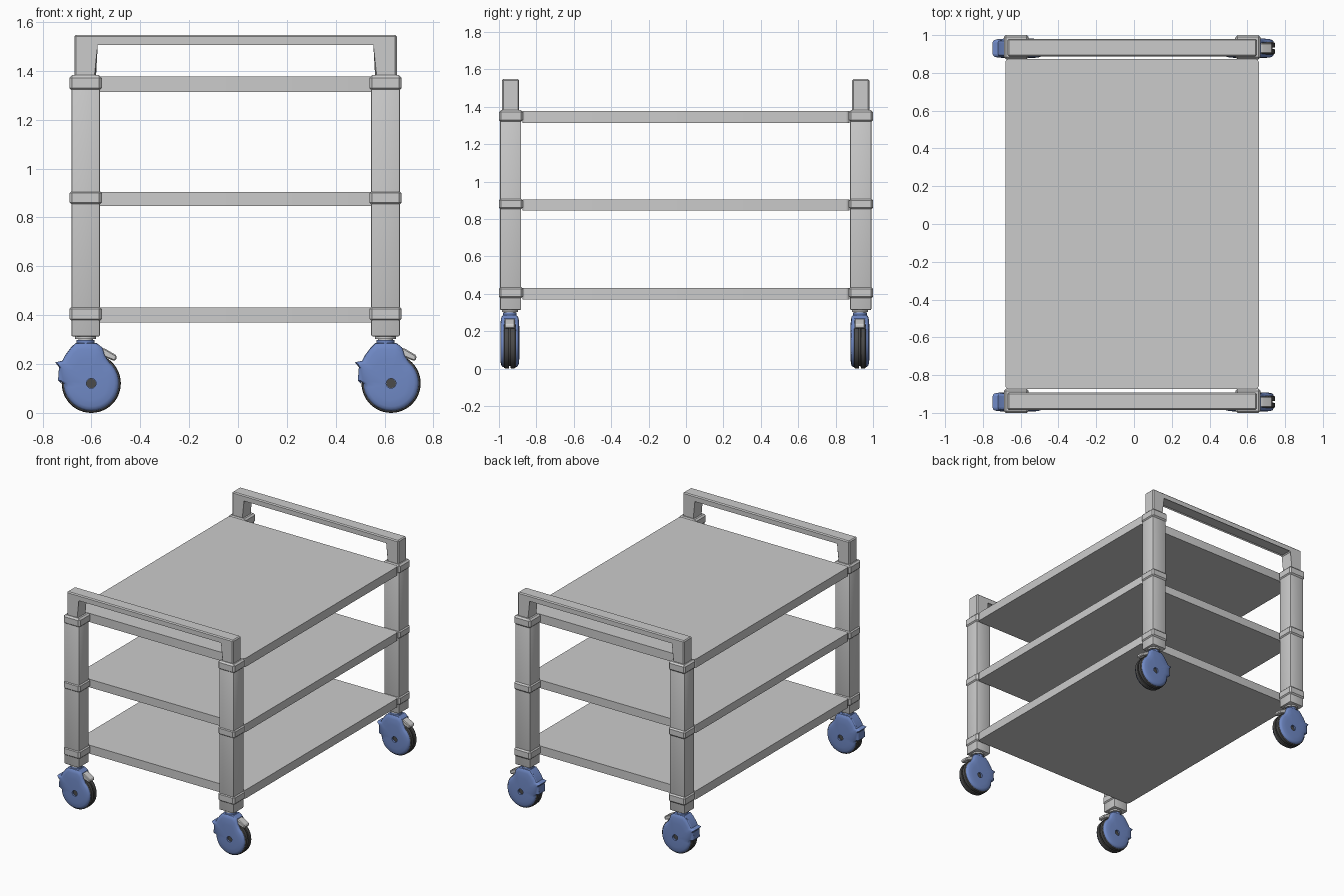
import bpy, bmesh
from math import sin, cos, atan2, radians, pi

if "Cube" in bpy.data.objects:
    bpy.data.objects.remove(bpy.data.objects["Cube"])

CX = -0.01                      # the frame sits slightly left of centre
PX, PY = 0.6135, 0.936          # post spacing from the frame centre


def material(name, rgb):
    m = bpy.data.materials.new(name)
    m.diffuse_color = (*rgb, 1)
    m.use_nodes = True
    m.node_tree.nodes["Principled BSDF"].inputs["Base Color"].default_value = m.diffuse_color
    return m


BLUE = material("blue_plastic", (0.16, 0.25, 0.56))
DARK = material("dark_rubber", (0.07, 0.07, 0.07))


def make_mesh(name, bm, mat=None):
    bmesh.ops.recalc_face_normals(bm, faces=bm.faces)
    me = bpy.data.meshes.new(name)
    bm.to_mesh(me)
    bm.free()
    me.shade_smooth()
    me.set_sharp_from_angle(angle=radians(32))
    if mat:
        me.materials.append(mat)
    return me


def place(name, me, loc=(0, 0, 0)):
    ob = bpy.data.objects.new(name, me)
    ob.location = loc
    bpy.context.collection.objects.link(ob)
    return ob


def loft(bm, rings, caps=True):
    """Skin a list of equally long closed point rings."""
    vs = [[bm.verts.new(p) for p in r] for r in rings]
    n = len(vs[0])
    for a, b in zip(vs, vs[1:]):
        for i in range(n):
            j = (i + 1) % n
            bm.faces.new((a[i], a[j], b[j], b[i]))
    if caps:
        bm.faces.new(vs[0][::-1])
        bm.faces.new(vs[-1])


def bevel_all(bm, width, segs=1, test=None):
    edges = [e for e in bm.edges if test is None or test(e)]
    bmesh.ops.bevel(bm, geom=edges, offset=width, segments=segs,
                    affect='EDGES', profile=0.5)


def box(name, sx, sy, z0, z1, bevel, segs=1, test=None):
    bm = bmesh.new()
    ring = [(-sx / 2, -sy / 2), (sx / 2, -sy / 2), (sx / 2, sy / 2), (-sx / 2, sy / 2)]
    loft(bm, [[(x, y, z) for x, y in ring] for z in (z0, z1)])
    bevel_all(bm, bevel, segs, test)
    return make_mesh(name, bm)


def plate(name, pts, half, bevel=0, mat=None):
    """Extrude an xz outline symmetrically along y."""
    bm = bmesh.new()
    loft(bm, [[(x, y, z) for x, z in pts] for y in (-half, half)])
    if bevel:
        bevel_all(bm, bevel)
    return make_mesh(name, bm, mat)


def circle_y(r, y, cx, cz, n=48):
    return [(cx + r * cos(2 * pi * i / n), y, cz + r * sin(2 * pi * i / n)) for i in range(n)]


def circle_z(r, z, n=32):
    return [(r * cos(2 * pi * i / n), r * sin(2 * pi * i / n), z) for i in range(n)]


def turned(name, rings, mat=None):
    bm = bmesh.new()
    loft(bm, rings)
    return make_mesh(name, bm, mat)


# shelves with rounded vertical corners
LEVELS = [(0.370, 0.431), (0.846, 0.904), (1.314, 1.376)]
for (z0, z1), label in zip(LEVELS, ("bottom", "middle", "top")):
    me = box(label + "_shelf", 1.342, 1.748, z0, z1, 0.02, 4,
             lambda e: abs(e.verts[0].co.z - e.verts[1].co.z) > 0.01)
    place(label + "_shelf", me, (CX, 0, 0))

# corner posts with a collar at each shelf
post = box("post", 0.117, 0.113, 0.313, 1.378, 0.006, 2)
collars = [box("collar", 0.132, 0.128, z0 + 0.004, z1 + 0.006, 0.011) for z0, z1 in LEVELS]

# end handles: an inverted U
HX, HI = 0.66, 0.571
u_shape = [(-HX, 1.37), (-HX, 1.547), (HX, 1.547), (HX, 1.37),
           (HI, 1.37), (HI, 1.513), (-HI, 1.513), (-HI, 1.37)]
handle = plate("handle", u_shape, 0.046, 0.007)

# caster parts, local to the post axis
WX, WZ, R = 0.023, 0.121, 0.113
crest = [(0.078, 0.236), (0.068, 0.268), (0.043, 0.287), (-0.04, 0.287), (-0.06, 0.268),
         (-0.084, 0.236), (-0.096, 0.213), (-0.125, 0.207), (-0.109, 0.187),
         (-0.113, 0.133)]
arc = [(WX + R * cos(radians(a)), WZ + R * sin(radians(a))) for a in range(180, 411, 10)]
outline = arc + crest


def cover_ring(scale, y):
    return [(WX + (x - WX) * scale, y, WZ + (z - WZ) * scale) for x, z in outline]


def hub_ring(r, y):
    angs = [atan2(z - WZ, x - WX) for x, z in outline]
    return [(WX + r * cos(a), y, WZ + r * sin(a)) for a in angs]


# domed side covers with a recessed hub
bm = bmesh.new()
for s in (-1, 1):
    loft(bm, [cover_ring(1, s * 0.03), cover_ring(0.985, s * 0.038), cover_ring(0.94, s * 0.044),
              cover_ring(0.84, s * 0.048), cover_ring(0.6, s * 0.051),
              hub_ring(0.02, s * 0.051), hub_ring(0.02, s * 0.036)])
cover = make_mesh("caster_cover", bm, BLUE)

# hood joining the covers above and behind the wheel
inner = [(WX + 0.124 * cos(radians(a)), WZ + 0.124 * sin(radians(a))) for a in range(180, 64, -10)]
hood = plate("caster_hood", crest + inner, 0.0305, 0, BLUE)

# twin tyre with centre groove, and axle ends
tread = [(-0.033, 0.085), (-0.033, 0.112), (-0.028, 0.119), (-0.010, 0.121), (-0.005, 0.119),
         (-0.004, 0.108)]
tread += [(-y, r) for y, r in reversed(tread)]
tyre = turned("tyre", [circle_y(r, y, WX, WZ) for y, r in tread], DARK)
axle = turned("axle", [circle_y(0.0195, y, WX, WZ, 24) for y in (-0.039, 0.039)], DARK)

# brake lever and swivel stem
lever = plate("brake_lever", [(0.05, 0.268), (0.078, 0.264), (0.127, 0.235), (0.125, 0.215),
                              (0.112, 0.214), (0.05, 0.24)], 0.028, 0.005)
swivel = turned("swivel", [circle_z(0.037, 0.265), circle_z(0.037, 0.299)], BLUE)
stem = turned("stem", [circle_z(0.03, 0.29), circle_z(0.03, 0.302), circle_z(0.043, 0.302),
                       circle_z(0.043, 0.316)])

for sy, end in ((-1, "front"), (1, "back")):
    place(end + "_handle", handle, (CX, sy * PY - 0.002, 0))
    for sx, side in ((-1, "left"), (1, "right")):
        tag = f"{end}_{side}_"
        x, y = CX + sx * PX, sy * PY
        place(tag + "post", post, (x, y - 0.002, 0))
        for i, c in enumerate(collars):
            place(f"{tag}collar_{i + 1}", c, (x, y, 0))
        for label, me in (("caster_cover", cover), ("caster_hood", hood), ("tyre", tyre),
                          ("axle", axle), ("brake_lever", lever), ("swivel", swivel),
                          ("stem", stem)):
            place(tag + label, me, (x, y - 0.006, 0))
